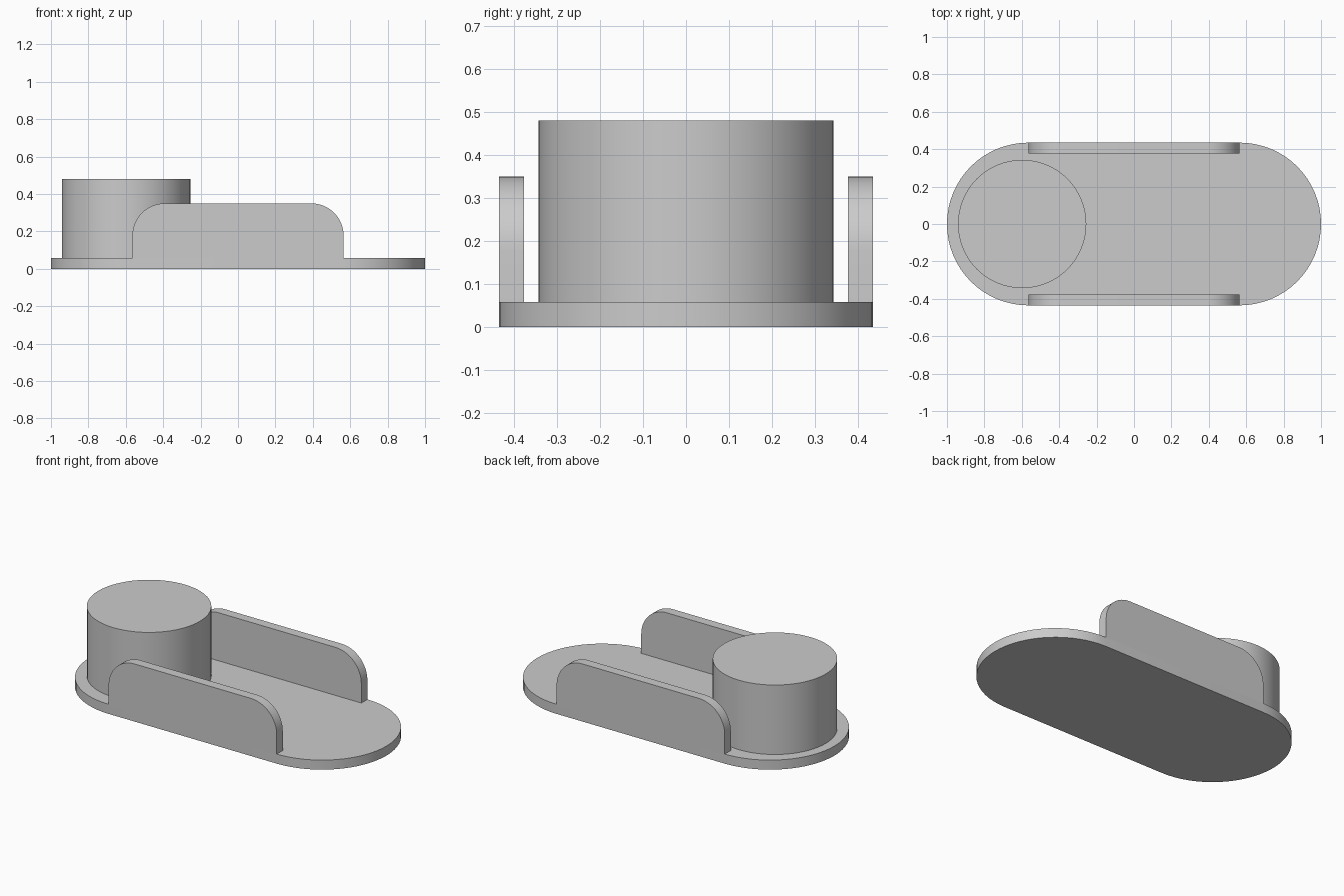
import bpy, bmesh
from math import sin, cos, pi, radians
from mathutils import Matrix

cube = bpy.data.objects.get("Cube")
if cube:
    bpy.data.objects.remove(cube, do_unlink=True)

R = 0.435          # end radius of the base plate
HALF = 1 - R       # half length of its straight sides
BASE_H = 0.058
WALL_T = 0.058
WALL_TOP = 0.35
CORNER = 0.174

grey = bpy.data.materials.new("plain grey")
grey.use_nodes = True
colour = (0.6, 0.6, 0.6, 1)
grey.diffuse_color = colour
grey.node_tree.nodes["Principled BSDF"].inputs["Base Color"].default_value = colour


def arc(cx, cy, r, start, end, steps):
    angles = [radians(start + (end - start) * i / steps) for i in range(steps + 1)]
    return [(cx + r * cos(a), cy + r * sin(a)) for a in angles]


def extrude(name, outline, depth, matrix=Matrix()):
    """Solid prism from a 2D outline, smooth on its curved sides."""
    bm = bmesh.new()
    face = bm.faces.new([bm.verts.new((x, y, 0)) for x, y in outline])
    grown = bmesh.ops.extrude_face_region(bm, geom=[face])["geom"]
    top = [v for v in grown if isinstance(v, bmesh.types.BMVert)]
    bmesh.ops.translate(bm, verts=top, vec=(0, 0, depth))
    bmesh.ops.transform(bm, matrix=matrix, verts=bm.verts)
    bmesh.ops.recalc_face_normals(bm, faces=bm.faces)
    mesh = bpy.data.meshes.new(name)
    bm.to_mesh(mesh)
    bm.free()
    mesh.materials.append(grey)
    obj = bpy.data.objects.new(name, mesh)
    bpy.context.collection.objects.link(obj)
    bpy.ops.object.select_all(action='DESELECT')
    obj.select_set(True)
    bpy.context.view_layer.objects.active = obj
    bpy.ops.object.shade_smooth_by_angle(angle=radians(30))
    return obj


# Base plate with round ends
extrude("base_plate", arc(HALF, 0, R, -90, 90, 32) + arc(-HALF, 0, R, 90, 270, 32), BASE_H)

# Round post standing near the right end
extrude("round_post", arc(-0.598, 0, 0.343, 0, 360, 64)[:-1], 0.48 - BASE_H,
        Matrix.Translation((0, 0, BASE_H)))

# Side walls with rounded upper corners, flush with the plate edges
shoulder = HALF - CORNER
wall = [(-HALF, BASE_H), (HALF, BASE_H)]
wall += arc(shoulder, WALL_TOP - CORNER, CORNER, 0, 90, 16)
wall += arc(-shoulder, WALL_TOP - CORNER, CORNER, 90, 180, 16)
upright = Matrix.Rotation(pi / 2, 4, 'X')
for name, back_y in (("front_wall", WALL_T - R), ("back_wall", R)):
    extrude(name, wall, WALL_T, Matrix.Translation((0, back_y, 0)) @ upright)
